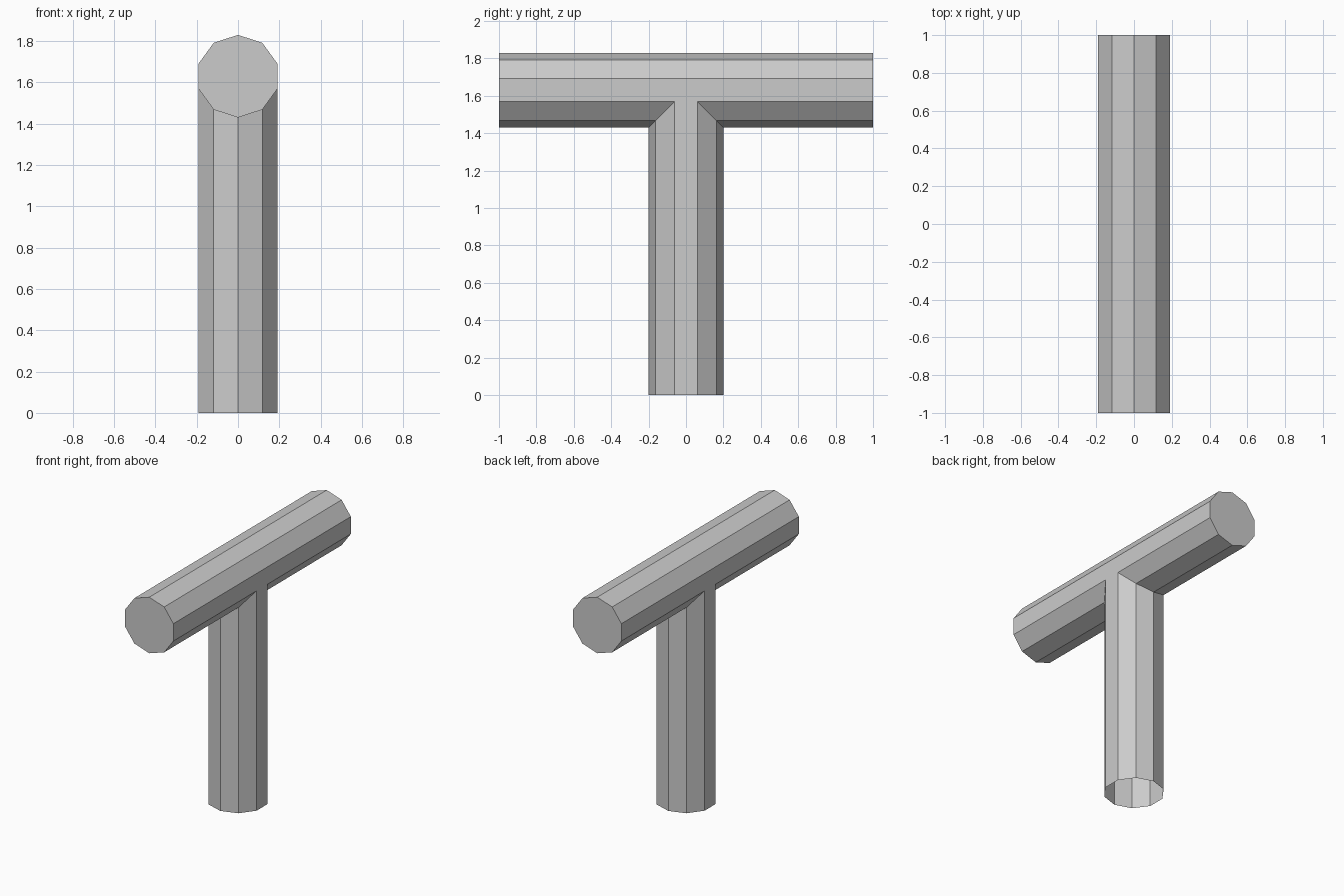
import bpy, bmesh, math

if "Cube" in bpy.data.objects:
    bpy.data.objects.remove(bpy.data.objects["Cube"])

R, AXIS_Z, HALF, SIDES = 0.2, 1.63, 1.0, 10

# Ten-sided section shared by both pipes: (x, offset along z or y)
section = [(R * math.sin(math.tau * k / SIDES), R * math.cos(math.tau * k / SIDES))
           for k in range(SIDES)]

bm = bmesh.new()


def add_face(points):
    bm.faces.new([bm.verts.new(p) for p in points])


def bar_point(p, y):
    return (p[0], y, AXIS_Z + p[1])


for k in range(SIDES):
    a, b = section[k], section[(k + 1) % SIDES]

    # Crossbar: lower strips stop at the mitre, upper ones run full length
    if a[1] < 0 and b[1] < 0:
        for s in (-1, 1):
            add_face([bar_point(a, s * HALF), bar_point(b, s * HALF),
                      bar_point(b, -s * b[1]), bar_point(a, -s * a[1])])
    else:
        pts = []
        for p, s in ((a, -1), (b, 1)):
            pts.append(bar_point(p, s * HALF))
            if p[1] < 0:
                pts += [bar_point(p, s * -p[1]), bar_point(p, s * p[1])]
            pts.append(bar_point(p, -s * HALF))
        # a runs from -y to +y, b returns from +y to -y
        add_face(pts)

    # Post: open underneath, top edge follows the mitre
    add_face([(a[0], a[1], 0), (b[0], b[1], 0),
              (b[0], b[1], AXIS_Z - abs(b[1])), (a[0], a[1], AXIS_Z - abs(a[1]))])

# Crossbar end caps
for y in (-HALF, HALF):
    add_face([bar_point(p, y) for p in section])

bmesh.ops.remove_doubles(bm, verts=bm.verts[:], dist=0.0005)
bmesh.ops.recalc_face_normals(bm, faces=bm.faces[:])

mesh = bpy.data.meshes.new("tee_pipe")
bm.to_mesh(mesh)
bm.free()
tee = bpy.data.objects.new("tee_pipe", mesh)
bpy.context.collection.objects.link(tee)
